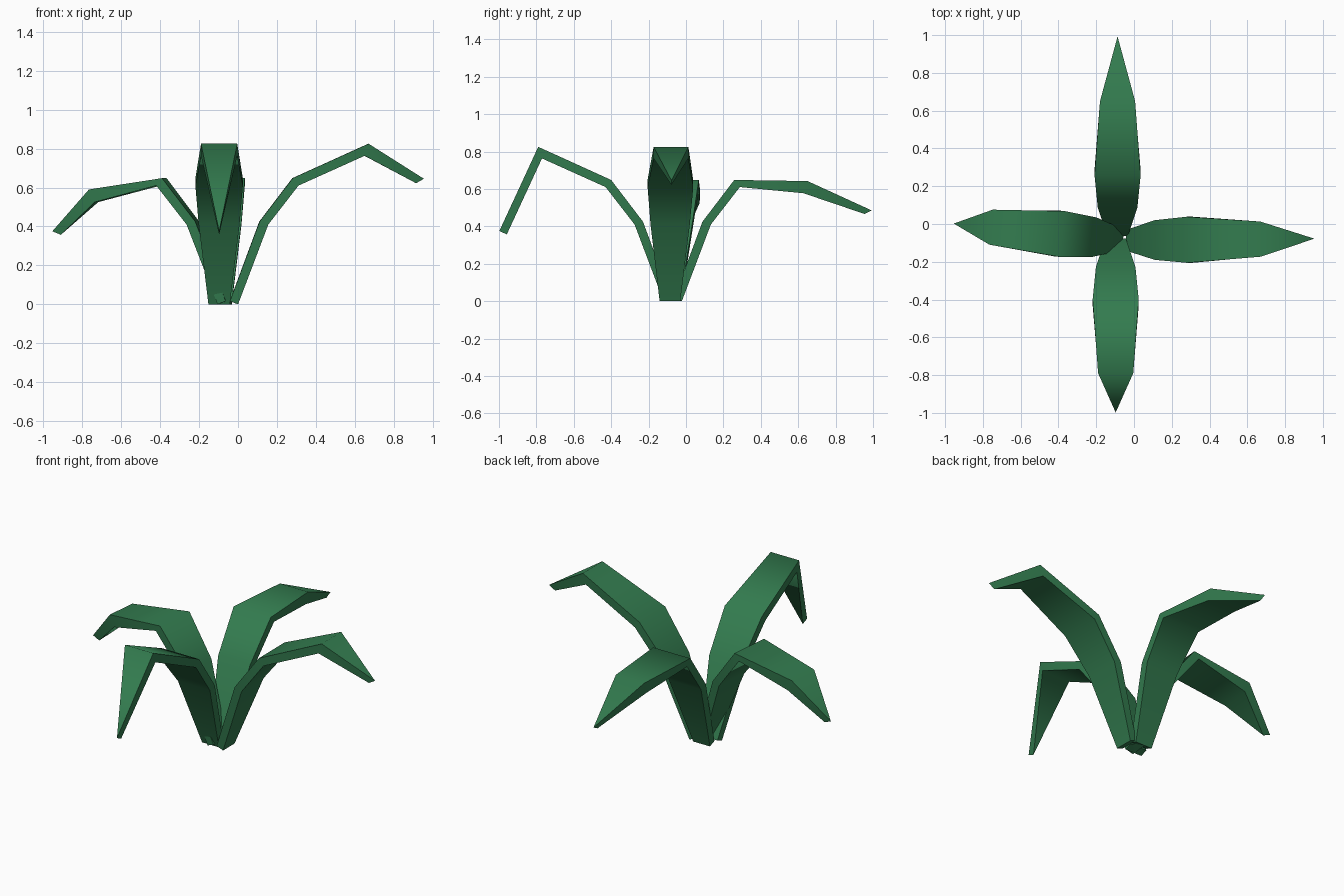
import bpy
import bmesh
from math import radians
from mathutils import Matrix, Vector

cube = bpy.data.objects.get("Cube")
if cube:
    bpy.data.objects.remove(cube, do_unlink=True)

# Leaf colour
green = bpy.data.materials.new("leaf_green")
green.use_nodes = True
green.diffuse_color = (0.033, 0.2, 0.078, 1)
green.node_tree.nodes["Principled BSDF"].inputs["Base Color"].default_value = green.diffuse_color

# Shared stalk profile (reach, height) and half widths from base to bend
STALK_TOP = [(-0.042, 0.016), (0.11, 0.425), (0.28, 0.648)]
STALK_UNDER = [(0, 0), (0.155, 0.41), (0.31, 0.61)]
HALF_WIDTHS = [0.055, 0.105, 0.122, 0.093]


def make_leaf(name, origin, heading, top_end, under_end):
    """Thick tapering blade; each end list holds the bend and the tip."""
    bm = bmesh.new()
    top, under = STALK_TOP + top_end, STALK_UNDER + under_end
    place = Matrix.Translation((*origin, 0)) @ Matrix.Rotation(radians(heading), 4, 'Z')

    def vert(point, side):
        return bm.verts.new(place @ Vector((point[0], side, point[1])))

    # Cross-sections, in order around the blade
    rings = [[vert(t, w), vert(t, -w), vert(u, -w), vert(u, w)]
             for t, u, w in zip(top, under, HALF_WIDTHS)]
    tip_top, tip_under = vert(top[-1], 0), vert(under[-1], 0)
    bm.faces.new(rings[0])
    for a, b in zip(rings, rings[1:]):
        for i in range(4):
            j = (i + 1) % 4
            bm.faces.new((a[i], b[i], b[j], a[j]))

    # Pointed end with a short upright edge
    tl, tr, ur, ul = rings[-1]
    for face in ((tl, tip_top, tr), (tr, tip_top, tip_under, ur),
                 (ur, tip_under, ul), (ul, tip_under, tip_top, tl)):
        bm.faces.new(face)
    bmesh.ops.recalc_face_normals(bm, faces=bm.faces)

    # Smooth along the blade, crisp along its rims, base and tip
    for face in bm.faces:
        face.smooth = True
    bends = {frozenset((r[i], r[(i + 1) % 4])) for r in rings[1:] for i in range(4)}
    for edge in bm.edges:
        edge.smooth = frozenset(edge.verts) in bends

    mesh = bpy.data.meshes.new(name)
    bm.to_mesh(mesh)
    bm.free()
    mesh.materials.append(green)
    bpy.context.collection.objects.link(bpy.data.objects.new(name, mesh))


# Four leaves arching outward from the shared root
make_leaf("left_leaf", (0, -0.086), 0.5,
          [(0.67, 0.825), (0.955, 0.645)], [(0.65, 0.763), (0.915, 0.622)])
make_leaf("back_leaf", (-0.087, -0.022), 90,
          [(0.672, 0.642), (1.015, 0.485)], [(0.65, 0.577), (0.977, 0.466)])
make_leaf("right_leaf", (-0.1, -0.08), 174.5,
          [(0.66, 0.59), (0.858, 0.375)], [(0.63, 0.525), (0.814, 0.357)])
make_leaf("front_leaf", (-0.097, -0.12), 270,
          [(0.67, 0.825), (0.878, 0.375)], [(0.65, 0.763), (0.838, 0.357)])
